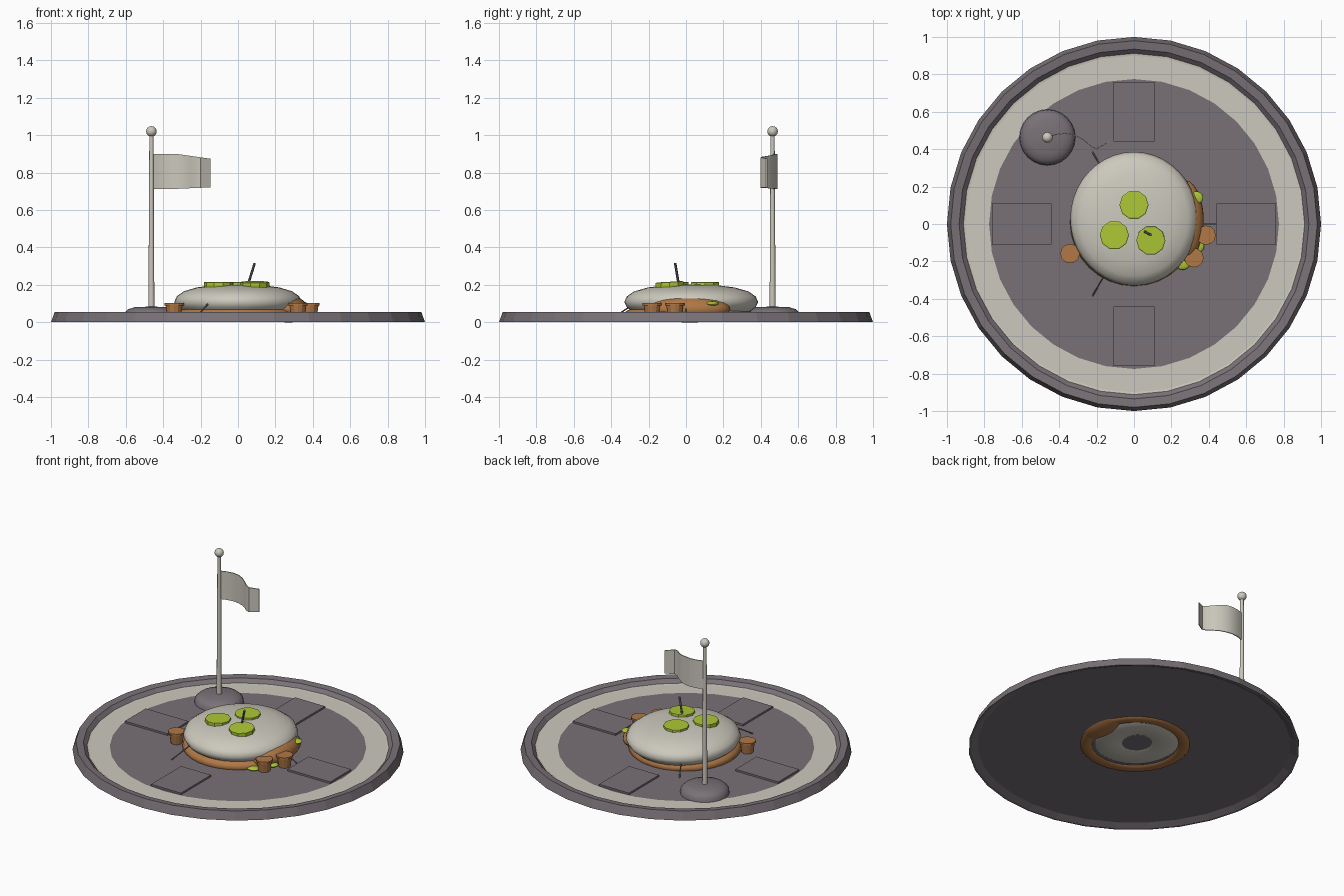
import bpy, bmesh, math
from mathutils import Vector, Matrix

if "Cube" in bpy.data.objects:
    bpy.data.objects.remove(bpy.data.objects["Cube"])


def material(name, rgb):
    m = bpy.data.materials.new(name)
    lin = [((c / 255 + 0.055) / 1.055) ** 2.4 for c in rgb]
    m.diffuse_color = (*lin, 1)
    m.use_nodes = True
    m.node_tree.nodes["Principled BSDF"].inputs["Base Color"].default_value = m.diffuse_color
    return m


GREY = material("warm grey", (121, 113, 119))
CREAM = material("cream", (204, 201, 189))
GREEN = material("lime green", (174, 200, 54))
BROWN = material("toasted brown", (176, 120, 70))


def finish(name, bm, mats, smooth=None):
    bmesh.ops.remove_doubles(bm, verts=bm.verts, dist=1e-5)
    bmesh.ops.recalc_face_normals(bm, faces=bm.faces)
    me = bpy.data.meshes.new(name)
    bm.to_mesh(me)
    bm.free()
    ob = bpy.data.objects.new(name, me)
    bpy.context.collection.objects.link(ob)
    for m in mats:
        me.materials.append(m)
    if smooth:
        bpy.ops.object.select_all(action='DESELECT')
        ob.select_set(True)
        bpy.context.view_layer.objects.active = ob
        bpy.ops.object.shade_smooth_by_angle(angle=math.radians(smooth))
    return ob


def lathe(name, profile, sides, mats, loc=(0, 0, 0), scale=(1, 1, 1),
          closed=False, smooth=None, rule=None, tilt=None):
    """Spin a (radius, height) profile around z."""
    bm = bmesh.new()
    pts = list(profile) + ([profile[0]] if closed else [])
    vs = [bm.verts.new((r, 0, z)) for r, z in pts]
    es = [bm.edges.new(p) for p in zip(vs, vs[1:])]
    bmesh.ops.spin(bm, geom=vs + es, cent=(0, 0, 0), axis=(0, 0, 1),
                   angle=math.tau, steps=sides, use_merge=True)
    bmesh.ops.remove_doubles(bm, verts=bm.verts, dist=1e-5)
    if rule:
        for f in bm.faces:
            f.material_index = rule(f)
    m = Matrix.Translation(loc) @ (tilt or Matrix()) @ Matrix.Diagonal((*scale, 1))
    bmesh.ops.transform(bm, matrix=m, verts=bm.verts)
    return finish(name, bm, mats, smooth)


def rod(name, a, b, r, sides, mat):
    a, b = Vector(a), Vector(b)
    d = b - a
    turn = d.to_track_quat('Z', 'Y').to_matrix().to_4x4()
    return lathe(name, [(0, 0), (r, 0), (r, d.length), (0, d.length)], sides,
                 [mat], loc=a, tilt=turn, smooth=40)


def ball(name, loc, radii, mat):
    bm = bmesh.new()
    bmesh.ops.create_uvsphere(bm, u_segments=24, v_segments=14, radius=1)
    bmesh.ops.transform(bm, matrix=Matrix.Translation(loc) @ Matrix.Diagonal((*radii, 1)),
                        verts=bm.verts)
    return finish(name, bm, [mat], 60)


# Tray with raised rim, hollow underside and painted ring on the floor
def ring_colour(f):
    c = f.calc_center_median()
    r = math.hypot(c.x, c.y)
    return int(0.775 < r < 0.905 and c.z > 0.022)


lathe("tray", [(0, .025), (.775, .025), (.9, .025), (.912, .027), (.935, .05),
               (.98, .055), (1, 0), (.985, 0), (.945, .019), (0, .019)],
      32, [GREY, CREAM], rule=ring_colour)

# Four raised floor panels
for i in range(4):
    bm = bmesh.new()
    bmesh.ops.create_cube(bm, size=1)
    m = (Matrix.Rotation(i * math.pi / 2, 4, 'Z') @ Matrix.Translation((.6, 0, .028))
         @ Matrix.Diagonal((.316, .22, .018, 1)))
    bmesh.ops.transform(bm, matrix=m, verts=bm.verts)
    finish("floor_panel", bm, [GREY])

# Flag stand, pole and knob
FX, FY = -.463, .463
lathe("flag_base", [(0, .022), (.15, .022), (.146, .05), (.125, .069), (.09, .08), (0, .084)],
      24, [GREY], loc=(FX, FY, 0), smooth=60)
lathe("flag_pole", [(0, .07), (.016, .07), (.011, 1.01), (0, 1.01)], 12, [CREAM],
      loc=(FX, FY, 0), smooth=40)
ball("pole_knob", (FX, FY, 1.02), (.028, .028, .028), CREAM)

# Waving flag: a strip along a curved path
path = [(-.463, .463), (-.42, .478), (-.37, .485), (-.33, .479), (-.29, .463),
        (-.255, .438), (-.225, .412), (-.2, .402), (-.147, .432)]
bm = bmesh.new()
cols = []
for x, y in path:
    t = max(0, (x + .33) / .183)
    low, high = .713 + .008 * t, .9 - .026 * t
    cols.append([bm.verts.new((x, y + dy, z)) for dy, z in
                 ((-.003, low), (.003, low), (.003, high), (-.003, high))])
for a, b in zip(cols, cols[1:]):
    for k in range(4):
        bm.faces.new((a[k], a[(k + 1) % 4], b[(k + 1) % 4], b[k]))
bm.faces.new(cols[0])
bm.faces.new(cols[-1])
finish("flag", bm, [CREAM], 30)

# Round bun with a toasted layer below it
lathe("bun", [(0, .024), (.08, .023), (.1, .014), (.24, .014), (.295, .052), (.328, .08),
              (.341, .108), (.328, .138), (.29, .165), (.22, .186), (.12, .199), (0, .203)],
      40, [CREAM], loc=(0, .028, 0), scale=(1, 1.05, 1), smooth=60)
lathe("toasted_layer", [(.27, .012), (.325, .012), (.342, .03), (.335, .055), (.3, .075),
                        (.25, .07), (.25, .03)],
      32, [BROWN], loc=(0, .01, 0), closed=True, smooth=60)
ball("sauce_spill", (.27, .02, .07), (.103, .215, .072), BROWN)

# Lettuce scraps peeking out
for x, y, z in ((.26, -.21, .035), (.335, -.12, .045), (.33, .14, .1)):
    ball("lettuce_scrap", (x, y, z), (.04, .035, .012), GREEN)

# Green slices on top, and a pick stuck through one
for x, y, z, ax in ((0, .102, .2, 0), (-.105, -.06, .2, 0), (.09, -.088, .2, .06)):
    lathe("green_slice", [(0, -.018), (.078, -.018), (.078, .013), (.072, .016), (0, .016)],
          10, [GREEN], loc=(x, y, z), tilt=Matrix.Rotation(ax, 4, 'X'))
rod("pick", (.05, -.037, .19), (.089, -.058, .315), .007, 8, GREY)

# Small tapered cups with lips
for x, y in ((-.342, -.158), (.385, -.06), (.32, -.18)):
    lathe("cup", [(0, .022), (.036, .022), (.045, .088), (.052, .09), (.052, .102), (0, .102)],
          12, [BROWN], loc=(x, y, 0))

# Three thin braces spreading to the tray floor
for i in range(3):
    a = i * math.tau / 3
    c, s = math.cos(a), math.sin(a)
    rod("brace", (.3 * c, .3 * s, .11), (.445 * c, .445 * s, .027), .004, 6, GREY)
